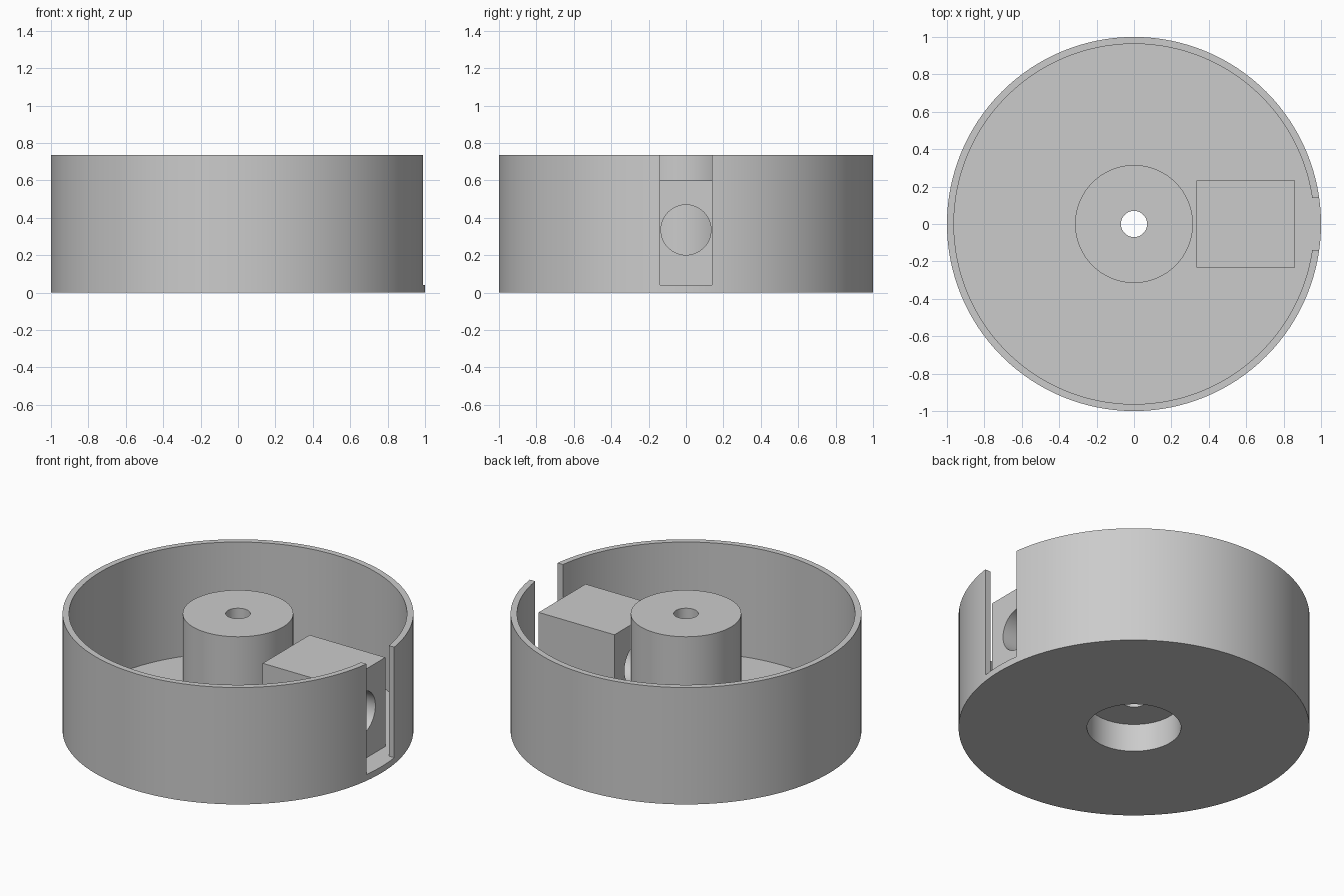
import bpy, bmesh, math
from mathutils import Matrix, Vector

cube = bpy.data.objects.get("Cube")
if cube:
    bpy.data.objects.remove(cube, do_unlink=True)

HEIGHT, FLOOR, SEGMENTS = 0.735, 0.04, 128

grey = bpy.data.materials.new("plain_grey")
grey.use_nodes = True
grey.diffuse_color = (0.6, 0.6, 0.6, 1)
grey.node_tree.nodes["Principled BSDF"].inputs["Base Color"].default_value = grey.diffuse_color


def make_object(name, bm):
    bmesh.ops.recalc_face_normals(bm, faces=bm.faces)
    mesh = bpy.data.meshes.new(name)
    bm.to_mesh(mesh)
    bm.free()
    mesh.materials.append(grey)
    obj = bpy.data.objects.new(name, mesh)
    bpy.context.collection.objects.link(obj)
    return obj


def lathe(name, profile):
    """Spin a closed (radius, z) profile around the z axis."""
    bm = bmesh.new()
    rings = []
    for i in range(SEGMENTS):
        a = math.tau * i / SEGMENTS
        rings.append([bm.verts.new((r * math.cos(a), r * math.sin(a), z)) for r, z in profile])
    count = len(profile)
    for i, ring in enumerate(rings):
        after = rings[(i + 1) % SEGMENTS]
        for j in range(count):
            k = (j + 1) % count
            bm.faces.new((ring[j], after[j], after[k], ring[k]))
    return make_object(name, bm)


def box(name, low, high):
    bm = bmesh.new()
    low, high = Vector(low), Vector(high)
    place = Matrix.Translation((low + high) / 2) @ Matrix.Diagonal((*(high - low), 1))
    bmesh.ops.create_cube(bm, size=1, matrix=place)
    return make_object(name, bm)


def cylinder_x(name, radius, length, center):
    bm = bmesh.new()
    place = Matrix.Translation(center) @ Matrix.Rotation(math.pi / 2, 4, "Y")
    bmesh.ops.create_cone(bm, cap_ends=True, segments=64, radius1=radius, radius2=radius,
                          depth=length, matrix=place)
    return make_object(name, bm)


def select_only(obj):
    bpy.ops.object.select_all(action="DESELECT")
    obj.select_set(True)
    bpy.context.view_layer.objects.active = obj


def cut(obj, cutter):
    cutter.hide_render = True
    mod = obj.modifiers.new("cut", "BOOLEAN")
    mod.operation, mod.solver, mod.object = "DIFFERENCE", "EXACT", cutter
    select_only(obj)
    bpy.ops.object.modifier_apply(modifier=mod.name)
    bpy.data.objects.remove(cutter, do_unlink=True)


# Round tray with a centre post, a bore and a wide recess underneath
tray = lathe("tray_with_post", [
    (0.07, 0.176), (0.268, 0.176), (0.268, 0), (1, 0), (1, HEIGHT), (0.963, HEIGHT),
    (0.963, FLOOR), (0.315, FLOOR), (0.315, HEIGHT), (0.07, HEIGHT)])

# Slot through the wall, down to the floor
cut(tray, box("slot_cutter", (0.9, -0.138, FLOOR), (1.1, 0.138, 1)))

# Bored block standing between the post and the slot
block = box("bored_block", (0.335, -0.233, FLOOR), (0.862, 0.233, 0.6))
cut(block, cylinder_x("bore_cutter", 0.134, 0.8, (0.6, 0, 0.335)))

for obj in (tray, block):
    select_only(obj)
    bpy.ops.object.shade_smooth_by_angle(angle=math.radians(30))
